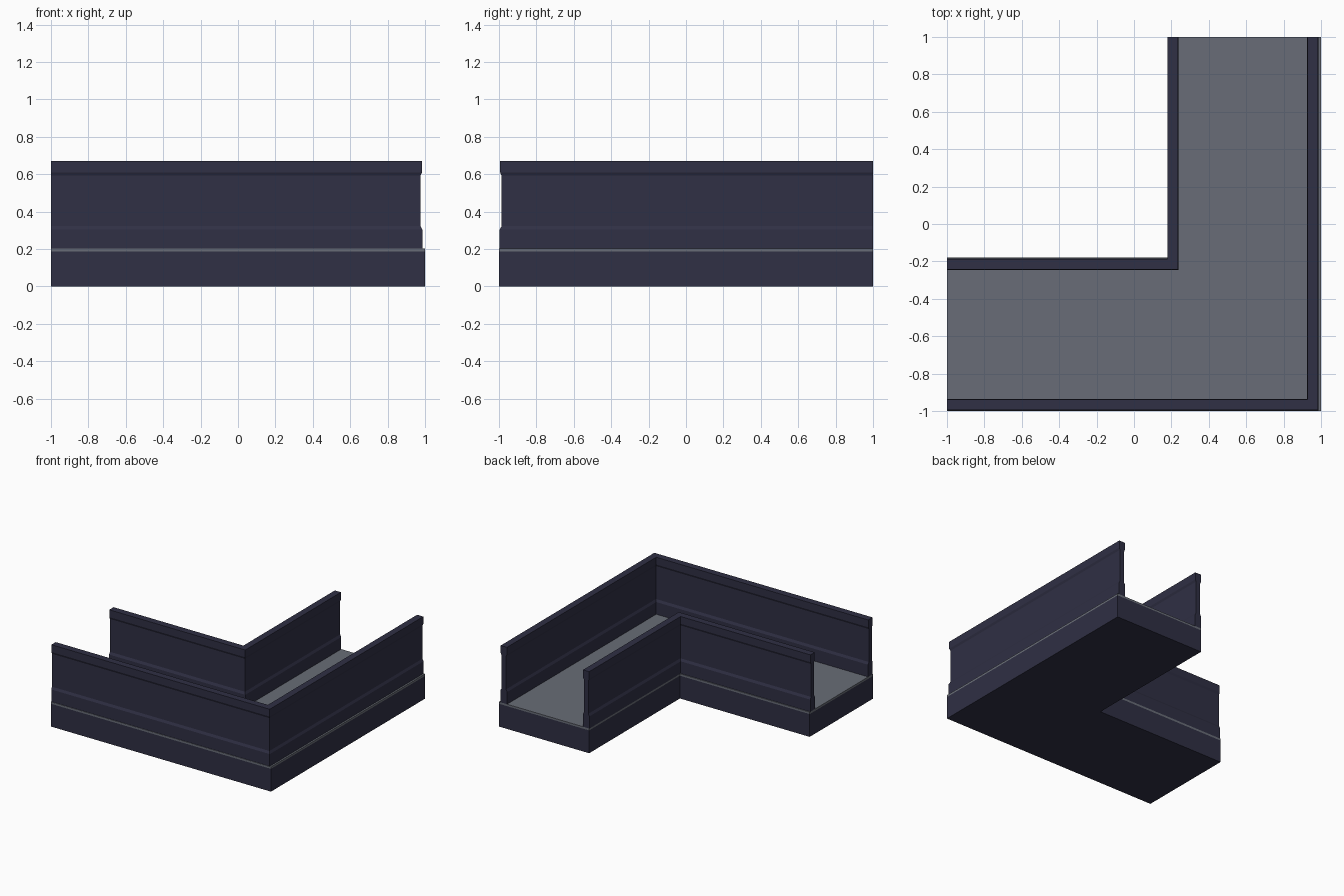
import bpy, bmesh

if "Cube" in bpy.data.objects:
    bpy.data.objects.remove(bpy.data.objects["Cube"])


def material(name, rgb):
    m = bpy.data.materials.new(name)
    m.diffuse_color = (*rgb, 1)
    m.use_nodes = True
    m.node_tree.nodes["Principled BSDF"].inputs["Base Color"].default_value = m.diffuse_color
    return m


dark = material("dark navy", (0.029, 0.029, 0.058))
grey = material("slate grey", (0.140, 0.152, 0.184))


def finish(bm, name, mat):
    bmesh.ops.recalc_face_normals(bm, faces=bm.faces)
    me = bpy.data.meshes.new(name)
    bm.to_mesh(me)
    bm.free()
    me.materials.append(mat)
    ob = bpy.data.objects.new(name, me)
    bpy.context.collection.objects.link(ob)
    return ob


def l_slab(name, z0, z1, mat):
    """L-shaped footprint extruded from z0 to z1."""
    outline = [(-1, -1), (1, -1), (1, 1), (0.18, 1), (0.18, -0.178), (-1, -0.178)]
    bm = bmesh.new()
    low = [bm.verts.new((x, y, z0)) for x, y in outline]
    top = [bm.verts.new((x, y, z1)) for x, y in outline]
    bm.faces.new(low)
    bm.faces.new(top)
    for i in range(len(outline)):
        j = (i + 1) % len(outline)
        bm.faces.new((low[i], low[j], top[j], top[i]))
    return finish(bm, name, mat)


# Half thickness and height of the wall: foot, recessed panel, top rail
half = [(0.030, 0.203), (0.030, 0.303), (0.020, 0.322),
        (0.020, 0.592), (0.028, 0.610), (0.028, 0.670)]
profile = half + [(-d, z) for d, z in reversed(half)]


def l_wall(name, cx, cy):
    """Sweep the wall profile around a mitred corner at (cx, cy)."""
    bm = bmesh.new()
    rings = [[bm.verts.new(p) for p in ring] for ring in (
        [(-1, cy - d, z) for d, z in profile],
        [(cx + d, cy - d, z) for d, z in profile],
        [(cx + d, 1, z) for d, z in profile])]
    for a, b in zip(rings, rings[1:]):
        for i in range(len(profile)):
            j = (i + 1) % len(profile)
            bm.faces.new((a[i], a[j], b[j], b[i]))
    bm.faces.new(rings[0])
    bm.faces.new(rings[-1])
    return finish(bm, name, dark)


# Base and thin floor plate
l_slab("base", 0, 0.187, dark)
l_slab("floor_plate", 0.187, 0.203, grey)

# Parapet walls
l_wall("outer_wall", 0.956, -0.966)
l_wall("inner_wall", 0.208, -0.215)
